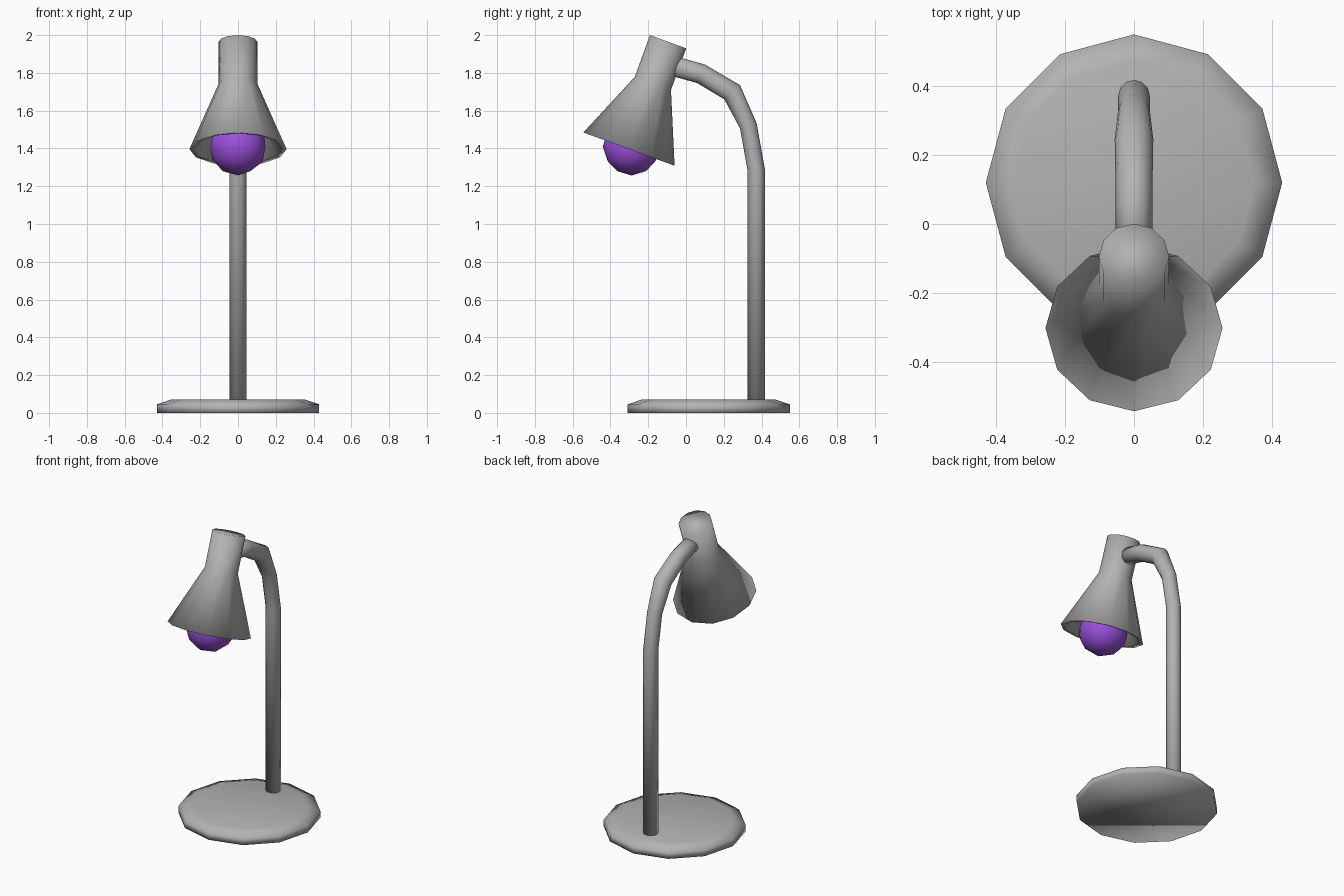
import bpy, bmesh, math
from mathutils import Vector

if "Cube" in bpy.data.objects:
    bpy.data.objects.remove(bpy.data.objects["Cube"], do_unlink=True)


def material(name, rgb):
    m = bpy.data.materials.new(name)
    m.use_nodes = True
    m.diffuse_color = (*rgb, 1)
    m.node_tree.nodes["Principled BSDF"].inputs["Base Color"].default_value = (*rgb, 1)
    return m


grey = material("grey_metal", (0.45, 0.45, 0.45))
purple = material("purple_bulb", (0.33, 0.08, 0.72))


def finish(name, bm, mat):
    """Turn a bmesh into a smooth shaded object."""
    bmesh.ops.recalc_face_normals(bm, faces=bm.faces)
    for f in bm.faces:
        f.smooth = True
    me = bpy.data.meshes.new(name)
    bm.to_mesh(me)
    bm.free()
    me.materials.append(mat)
    ob = bpy.data.objects.new(name, me)
    bpy.context.collection.objects.link(ob)
    return ob


def loft(name, rings, mat, sides=12):
    """Skin a list of (centre, axis, radius) rings and cap both ends."""
    bm = bmesh.new()
    loops = []
    for centre, axis, radius in rings:
        u = Vector((1, 0, 0))
        v = axis.normalized().cross(u)
        angles = [math.tau * i / sides for i in range(sides)]
        loops.append([bm.verts.new(centre + radius * (u * math.cos(a) + v * math.sin(a)))
                      for a in angles])
    for a, b in zip(loops, loops[1:]):
        for i in range(sides):
            j = (i + 1) % sides
            bm.faces.new((a[i], a[j], b[j], b[i]))
    bm.faces.new(loops[0])
    bm.faces.new(loops[-1])
    return finish(name, bm, mat)


def lathe(name, origin, axis, profile, mat, sides=12):
    """Loft along a straight axis from (distance, radius) pairs."""
    return loft(name, [(origin + axis * d, axis, r) for d, r in profile], mat, sides)


# Round base with a sloped upper edge
lathe("base", Vector((0, 0.12, 0)), Vector((0, 0, 1)),
      [(0, 0.43), (0.045, 0.43), (0.072, 0.35)], grey)

# Stem that bends forward into the shade: y, z, radius
path = [(0.372, 0.05, 0.046), (0.372, 1.285, 0.046), (0.33, 1.52, 0.046),
        (0.245, 1.697, 0.056), (0.08, 1.795, 0.053), (-0.08, 1.84, 0.053)]
points = [Vector((0, y, z)) for y, z, r in path]
rings = []
for i, p in enumerate(points):
    before = (p - points[i - 1]).normalized() if i else Vector()
    after = (points[i + 1] - p).normalized() if i + 1 < len(points) else Vector()
    rings.append((p, before + after, path[i][2]))
loft("stem", rings, grey, 12)

# Tilted shade: closed collar, flared cone, thick rim and hollow inside
tilt = math.radians(20)
down = Vector((0, -math.sin(tilt), -math.cos(tilt)))
top = Vector((0, -0.095, 1.965))
lathe("shade", top, down,
      [(0, 0.102), (0.235, 0.102), (0.605, 0.257),
       (0.6, 0.228), (0.24, 0.078), (0.03, 0.078)], grey)

# Socket hidden in the shade
lathe("socket", top, down, [(0.02, 0.05), (0.47, 0.05)], grey)

# Faceted ball bulb
bm = bmesh.new()
bmesh.ops.create_icosphere(bm, subdivisions=2, radius=0.153)
bulb = finish("bulb", bm, purple)
bulb.location = (0, -0.288, 1.41)
